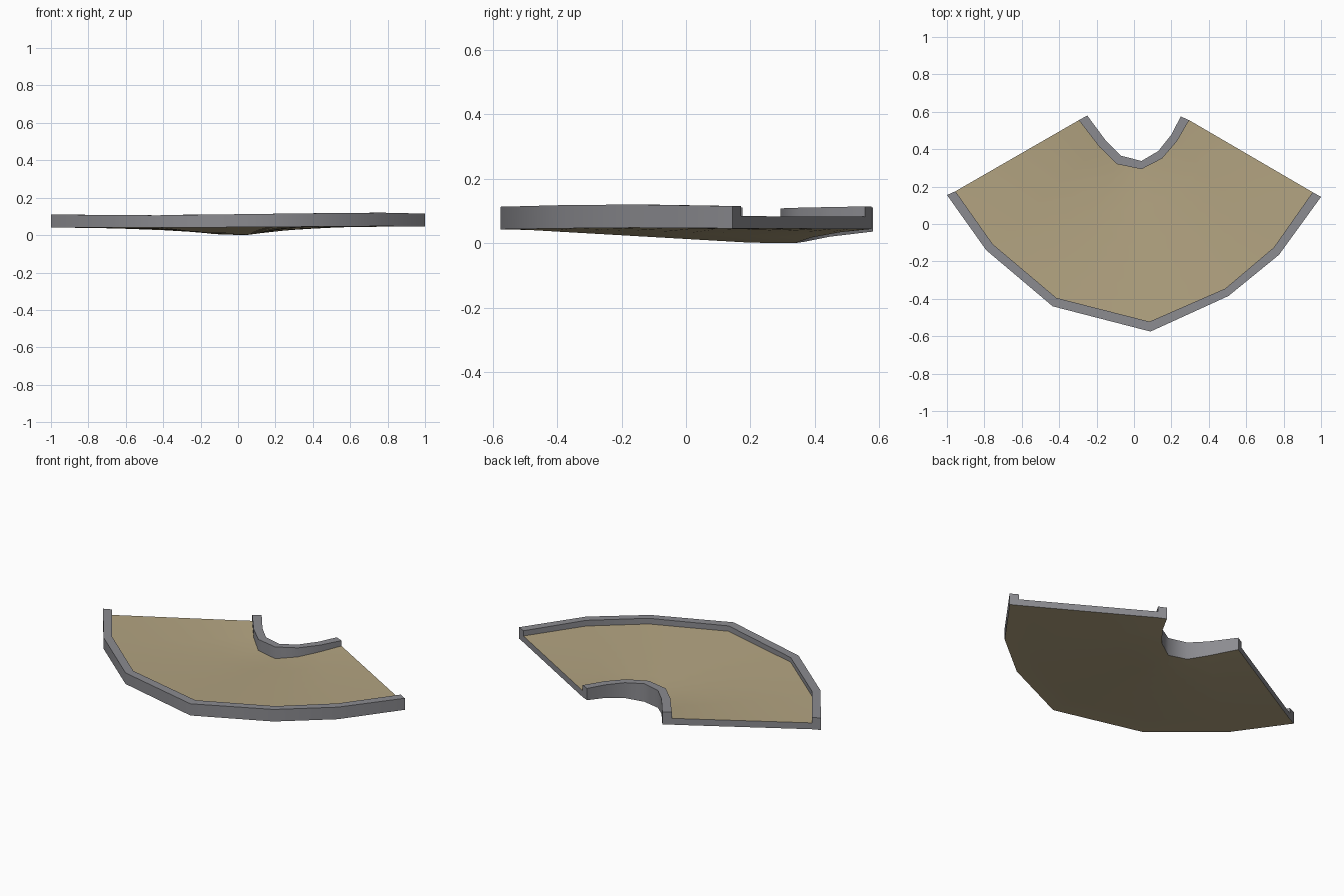
import bpy, bmesh
from mathutils import Vector

if "Cube" in bpy.data.objects:
    bpy.data.objects.remove(bpy.data.objects["Cube"])

def material(name, rgb):
    m = bpy.data.materials.new(name)
    m.diffuse_color = (*rgb, 1)
    m.use_nodes = True
    m.node_tree.nodes["Principled BSDF"].inputs["Base Color"].default_value = m.diffuse_color
    return m

grey = material("grey_kerb", (0.26, 0.26, 0.28))
tan = material("sandy_floor", (0.45, 0.37, 0.22))

# plan curves, left to right: kerb edges of the outer and inner walls
OUTER_RIM = [(-1, .155), (-.79, -.14), (-.435, -.44), (.088, -.575), (.505, -.385), (.775, -.165), (1, .145)]
OUTER_FOOT = [(-.955, .175), (-.755, -.108), (-.415, -.395), (.083, -.522), (.488, -.345), (.748, -.125), (.955, .17)]
INNER_FOOT = [(-.295, .555), (-.185, .412), (-.09, .32), (.04, .293), (.15, .35), (.23, .443), (.295, .555)]
INNER_RIM = [(-.25, .58), (-.15, .445), (-.07, .365), (.04, .337), (.13, .39), (.2, .478), (.25, .575)]
# heights along the curve
BOTTOM_IN = [.036, .02, .004, 0, .018, .034, .044]
BOTTOM_OUT = [.04, .04, .04, .043, .046, .048, .046]
TOP_IN = [.11, .109, .108, .108, .11, .112, .114]
TOP_OUT = [.111, .108, .106, .113, .118, .12, .115]
THICK = .038
STEPS = 8        # rows across the floor

def section(i):
    """Closed cross-section: underside outwards, outer kerb, floor back, inner kerb."""
    ri, fi, fo, ro = (Vector(c[i]) for c in (INNER_RIM, INNER_FOOT, OUTER_FOOT, OUTER_RIM))
    def bottom(s):
        return BOTTOM_IN[i] + (BOTTOM_OUT[i] - BOTTOM_IN[i]) * max(0, (s - .08) / .92)
    rows = [k / STEPS for k in range(STEPS + 1)]
    pts = [(*ri, bottom(0))]
    pts += [(*fi.lerp(fo, s), bottom(s)) for s in rows]
    pts += [(*ro, bottom(1)), (*ro, TOP_OUT[i]), (*fo, TOP_OUT[i])]
    pts += [(*fi.lerp(fo, s), bottom(s) + THICK) for s in reversed(rows)]
    pts += [(*fi, TOP_IN[i]), (*ri, TOP_IN[i])]
    return pts

# loft the sections into one solid curved channel
bm = bmesh.new()
rings = [[bm.verts.new(p) for p in section(i)] for i in range(7)]
n = len(rings[0])
under = range(0, STEPS + 2)                       # underside strips
floor = range(STEPS + 5, 2 * STEPS + 5)           # floor strips
for a, b in zip(rings, rings[1:]):
    for j in range(n):
        k = (j + 1) % n
        f = bm.faces.new((a[j], a[k], b[k], b[j]))
        f.material_index = 1 if j in under or j in floor else 0
for ring in (rings[0], rings[-1]):                # grey end caps
    bm.faces.new(ring)
bmesh.ops.recalc_face_normals(bm, faces=bm.faces)
me = bpy.data.meshes.new("curved_channel")
bm.to_mesh(me)
bm.free()
me.materials.append(grey)
me.materials.append(tan)
ob = bpy.data.objects.new("curved_channel", me)
bpy.context.collection.objects.link(ob)

# smooth along the curve, crisp kerb edges
bpy.context.view_layer.objects.active = ob
ob.select_set(True)
bpy.ops.object.shade_smooth_by_angle(angle=0.8)
